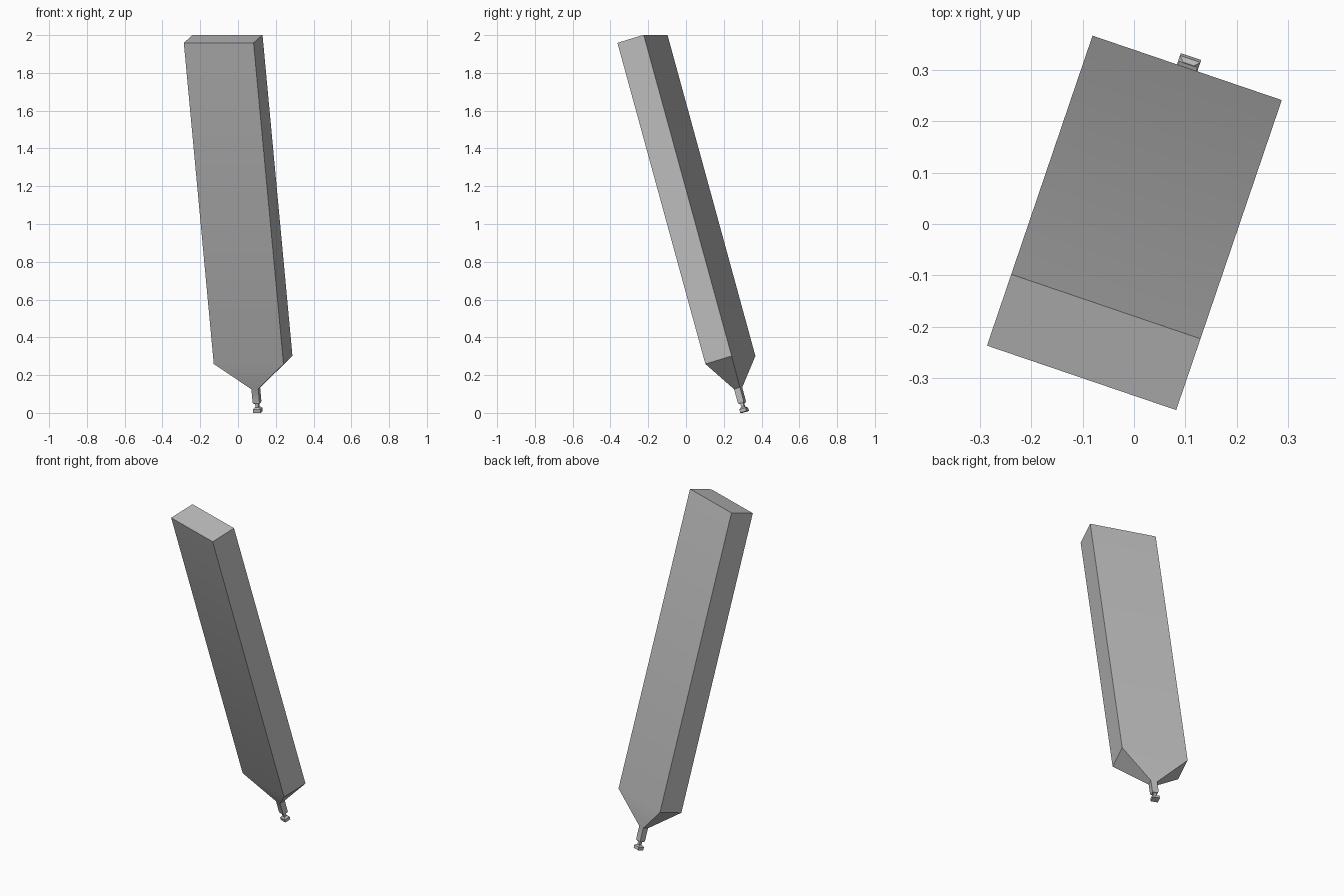
import bpy, bmesh, math
from mathutils import Vector, Matrix

cube = bpy.data.objects.get("Cube")
if cube:
    bpy.data.objects.remove(cube, do_unlink=True)

grey = bpy.data.materials.new("plain_grey")
grey.use_nodes = True
grey.diffuse_color = (0.5, 0.5, 0.5, 1)
grey.node_tree.nodes["Principled BSDF"].inputs["Base Color"].default_value = (0.5, 0.5, 0.5, 1)

# Leaning frame: long axis, wide direction and thin direction
wide = Vector((0.37, -0.126, 0)).normalized()
axis = Vector((-0.16, -0.465, 1.70))
axis = (axis - wide * axis.dot(wide)).normalized()
thin = axis.cross(wide)
frame = Matrix((wide, thin, axis)).transposed().to_4x4()
frame.translation = (0.08, 0.235, 0.28)


def loft(name, sections):
    """Skin rectangular sections (height, width, depth) along the long axis."""
    bm = bmesh.new()
    rings = []
    for h, w, d in sections:
        rings.append([bm.verts.new((sx * w / 2, sy * d / 2, h))
                      for sx, sy in ((-1, -1), (1, -1), (1, 1), (-1, 1))])
    for low, high in zip(rings, rings[1:]):
        for i in range(4):
            j = (i + 1) % 4
            bm.faces.new((low[i], low[j], high[j], high[i]))
    bm.faces.new(rings[0][::-1])
    bm.faces.new(rings[-1])
    bmesh.ops.recalc_face_normals(bm, faces=bm.faces)
    mesh = bpy.data.meshes.new(name)
    bm.to_mesh(mesh)
    bm.free()
    mesh.materials.append(grey)
    obj = bpy.data.objects.new(name, mesh)
    obj.matrix_world = frame
    bpy.context.collection.objects.link(obj)
    bpy.ops.object.select_all(action='DESELECT')
    obj.select_set(True)
    bpy.context.view_layer.objects.active = obj
    bpy.ops.object.shade_smooth_by_angle(angle=math.radians(30))
    return obj


# Slab with its funnel end and square stem
loft("slab_and_stem", [
    (-0.24, 0.028, 0.024),
    (-0.232, 0.038, 0.034),
    (-0.156, 0.038, 0.034),
    (0, 0.39, 0.153),
    (1.77, 0.39, 0.153),
])

# Narrow neck between stem and foot
loft("neck", [(-0.266, 0.018, 0.016), (-0.238, 0.018, 0.016)])

# Small square foot with a chamfered top
loft("foot", [
    (-0.286, 0.042, 0.036),
    (-0.268, 0.042, 0.036),
    (-0.259, 0.022, 0.02),
])
